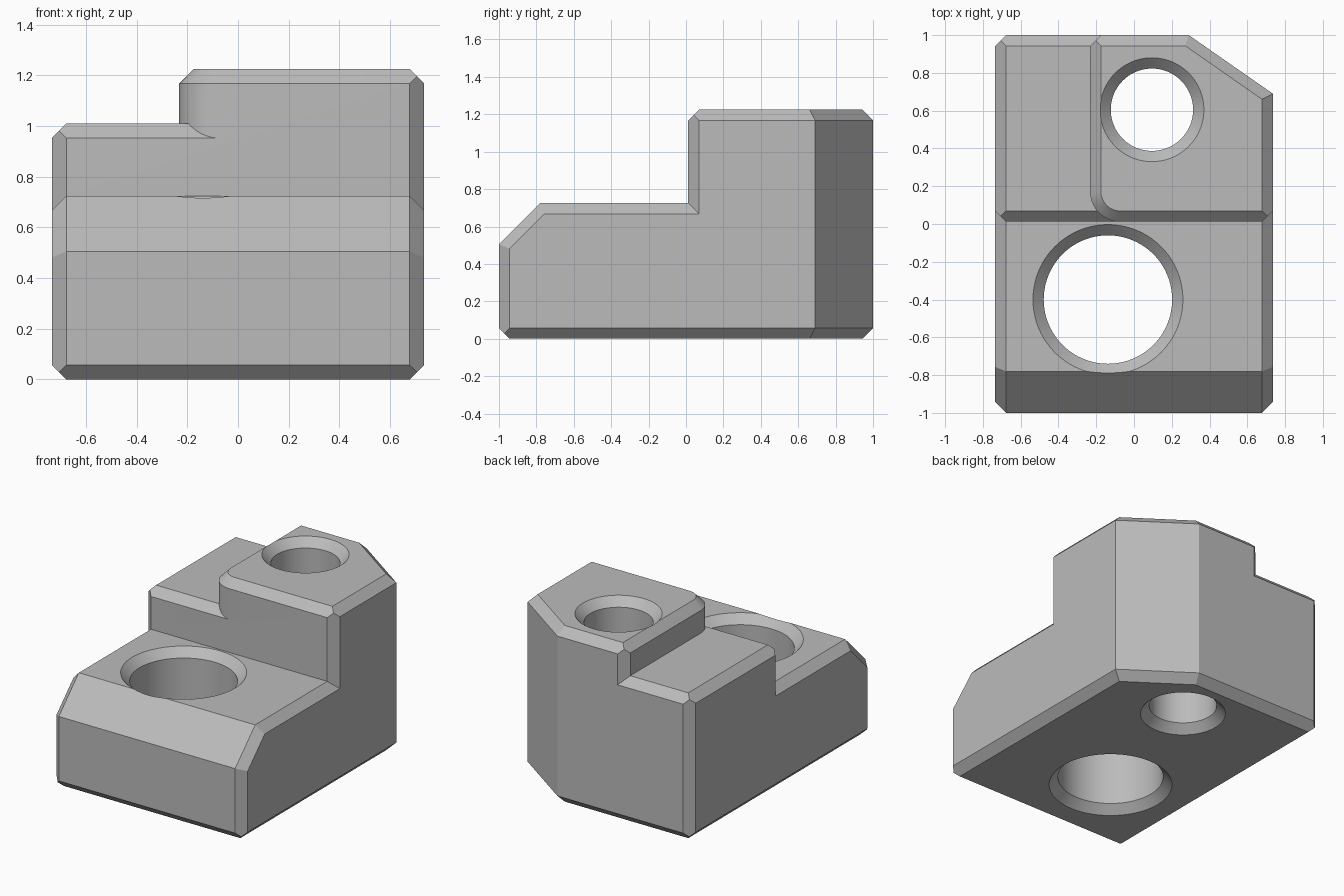
import bpy, bmesh, math
from mathutils import Vector

cube = bpy.data.objects.get("Cube")
if cube:
    bpy.data.objects.remove(cube, do_unlink=True)

CHAMFER = 0.057
HALF = 0.735          # half width of the body
RISER = 0.012         # front of the raised steps
TOPS = (0.725, 1.01, 1.225)

grey = bpy.data.materials.new("plain grey")
grey.use_nodes = True
colour = (0.5, 0.5, 0.5, 1)
grey.diffuse_color = colour
grey.node_tree.nodes["Principled BSDF"].inputs["Base Color"].default_value = colour


def finish(bm, name):
    bmesh.ops.recalc_face_normals(bm, faces=bm.faces)
    mesh = bpy.data.meshes.new(name)
    bm.to_mesh(mesh)
    bm.free()
    mesh.materials.append(grey)
    ob = bpy.data.objects.new(name, mesh)
    bpy.context.collection.objects.link(ob)
    return ob


def plane(normal, point):
    n = Vector(normal).normalized()
    return n, n.dot(Vector(point))


def solid(name, faces, edges):
    """Convex block bounded by face planes, with chamfers on pairs of faces."""
    cuts = list(faces.values())
    for a, b in edges:
        (n1, d1), (n2, d2) = faces[a], faces[b]
        cuts.append((n1 + n2, d1 + d2 - CHAMFER))
    bm = bmesh.new()
    bmesh.ops.create_cube(bm, size=6)
    for n, d in cuts:
        geom = bm.verts[:] + bm.edges[:] + bm.faces[:]
        bmesh.ops.bisect_plane(bm, geom=geom, dist=1e-6, plane_co=n * (d / n.length_squared),
                               plane_no=n, clear_outer=True)
        rim = [e for e in bm.edges if e.is_boundary]
        if rim:
            bmesh.ops.holes_fill(bm, edges=rim, sides=0)
    return finish(bm, name)


def walls(left, front, bottom, top):
    return {
        "left": plane((-1, 0, 0), (left, 0, 0)),
        "right": plane((1, 0, 0), (HALF, 0, 0)),
        "front": plane((0, -1, 0), (0, front, 0)),
        "back": plane((0, 1, 0), (0, 1, 0)),
        "bottom": plane((0, 0, -1), (0, 0, bottom)),
        "top": plane((0, 0, 1), (0, 0, top)),
        "corner": plane((0.31, 0.445, 0), (HALF, 0.69, 0)),
    }


def rim(face, sides=("left", "right", "front", "back", "corner")):
    return [(face, s) for s in sides]


uprights = [("left", "front"), ("left", "back"), ("right", "front")]

# Low base with a sloping nose
faces = walls(-HALF, -1, 0, TOPS[0])
faces["slope"] = plane((0, -1, 1), (0, -1, 0.505))
edges = uprights + rim("bottom") + rim("top", ("left", "right"))
body = solid("stepped_block", faces, edges + rim("slope", ("left", "right")))

# Middle step across the full width
step = solid("middle_step", walls(-HALF, RISER, 0.4, TOPS[1]), uprights + rim("top"))

# Tall step with a rounded inner corner
faces = walls(-0.232, RISER, 0.5, TOPS[2])
edges = uprights[1:] + rim("top")
radius, steps = 0.16, 12
centre = Vector((-0.232 + radius, RISER + radius, 0))
for i in range(1, steps):
    a = math.pi / 2 * i / steps
    n = Vector((-math.cos(a), -math.sin(a), 0))
    faces[f"round{i}"] = plane(n, centre + n * radius)
    edges.append(("top", f"round{i}"))
tower = solid("tall_step", faces, edges)


def hole(name, x, y, r, top):
    """Round cutter that flares out at both mouths."""
    bm = bmesh.new()
    wide = r + CHAMFER
    profile = [(0, -0.1), (wide, -0.1), (wide, 0), (r, CHAMFER),
               (r, top - CHAMFER), (wide, top), (wide, top + 0.1), (0, top + 0.1)]
    verts = [bm.verts.new((x + px, y, pz)) for px, pz in profile]
    line = [bm.edges.new(pair) for pair in zip(verts, verts[1:])]
    bmesh.ops.spin(bm, geom=verts + line, cent=(x, y, 0), axis=(0, 0, 1),
                   angle=math.tau, steps=80, use_duplicate=False)
    bmesh.ops.remove_doubles(bm, verts=bm.verts, dist=1e-4)
    return finish(bm, name)


large = hole("large_hole_cutter", -0.138, -0.40, 0.34, TOPS[0])
small = hole("small_hole_cutter", 0.095, 0.605, 0.218, TOPS[2])

# Join the steps, then drill the holes
bpy.context.view_layer.objects.active = body
for tool, mode in ((step, "UNION"), (tower, "UNION"),
                   (large, "DIFFERENCE"), (small, "DIFFERENCE")):
    mod = body.modifiers.new(tool.name, "BOOLEAN")
    mod.operation, mod.solver, mod.object = mode, "EXACT", tool
    bpy.ops.object.modifier_apply(modifier=mod.name)
    bpy.data.objects.remove(tool, do_unlink=True)

# Clean up coplanar seams and shade
bm = bmesh.new()
bm.from_mesh(body.data)
bmesh.ops.remove_doubles(bm, verts=bm.verts, dist=1e-4)
bmesh.ops.dissolve_limit(bm, angle_limit=math.radians(0.5), verts=bm.verts, edges=bm.edges)
bm.to_mesh(body.data)
bm.free()
bpy.ops.object.select_all(action="DESELECT")
body.select_set(True)
bpy.ops.object.shade_smooth_by_angle(angle=math.radians(12))
